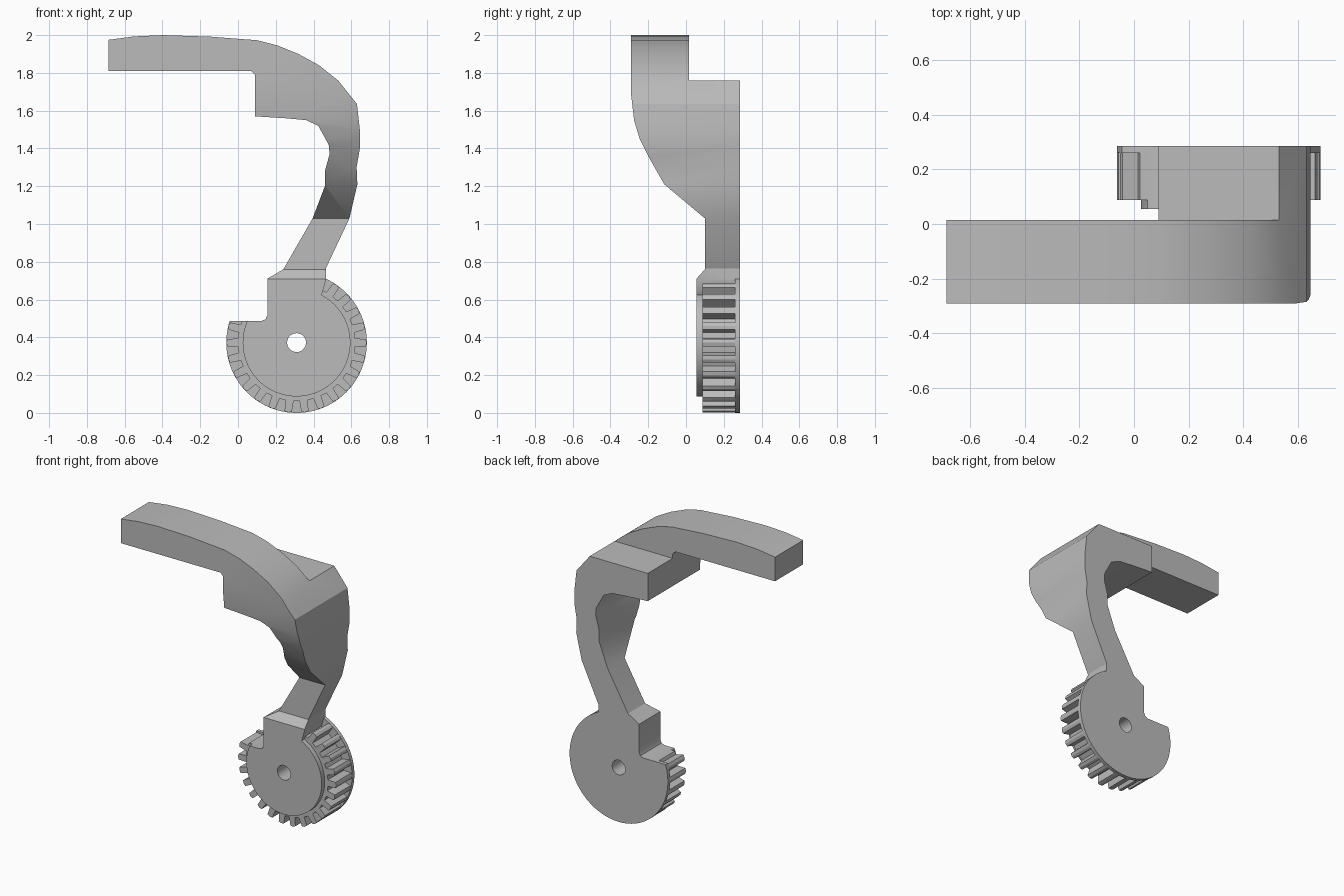
import bpy
import bmesh
from math import sin, cos, pi, radians

cube = bpy.data.objects.get("Cube")
if cube:
    bpy.data.objects.remove(cube, do_unlink=True)

grey = bpy.data.materials.new("plain grey")
grey.use_nodes = True
COLOUR = (0.5, 0.5, 0.5, 1)
grey.diffuse_color = COLOUR
grey.node_tree.nodes["Principled BSDF"].inputs["Base Color"].default_value = COLOUR

GEAR_X, GEAR_Z = 0.31, 0.372
RADIUS, ROOT, TEETH = 0.372, 0.31, 26


def prism(name, outline, start, end, axis="y"):
    """Extrude a closed outline along y (points are x, z) or x (points are y, z)."""
    bm = bmesh.new()
    if axis == "y":
        verts = [bm.verts.new((a, start, b)) for a, b in outline]
        shift = (0, end - start, 0)
    else:
        verts = [bm.verts.new((start, a, b)) for a, b in outline]
        shift = (end - start, 0, 0)
    face = bm.faces.new(verts)
    moved = bmesh.ops.extrude_face_region(bm, geom=[face])["geom"]
    bmesh.ops.translate(bm, vec=shift, verts=[v for v in moved if isinstance(v, bmesh.types.BMVert)])
    bmesh.ops.recalc_face_normals(bm, faces=bm.faces)
    mesh = bpy.data.meshes.new(name)
    bm.to_mesh(mesh)
    bm.free()
    mesh.materials.append(grey)
    obj = bpy.data.objects.new(name, mesh)
    bpy.context.collection.objects.link(obj)
    return obj


def combine(target, tool, operation):
    """Apply a boolean and discard the tool object."""
    mod = target.modifiers.new(operation, "BOOLEAN")
    mod.operation, mod.solver, mod.object = operation, "EXACT", tool
    bpy.context.view_layer.objects.active = target
    bpy.ops.object.modifier_apply(modifier=mod.name)
    bpy.data.objects.remove(tool, do_unlink=True)


def polar(radius, angle):
    return GEAR_X + radius * cos(angle), GEAR_Z + radius * sin(angle)


def disc(name, radius, start, end, sides=96):
    ring = [polar(radius, 2 * pi * i / sides) for i in range(sides)]
    return prism(name, ring, start, end)


# Arm: front outline trimmed by the side outline
front = [(-0.685, 1.975), (-0.55, 1.993), (-0.4, 2.0), (-0.15, 1.992), (0.1, 1.973),
         (0.21, 1.945), (0.32, 1.9), (0.43, 1.84), (0.53, 1.76), (0.63, 1.635),
         (0.645, 1.5), (0.645, 1.4), (0.628, 1.3), (0.632, 1.21), (0.59, 1.03),
         (0.465, 0.765), (0.465, 0.7), (0.445, 0.63), (0.31, 0.45), (0.155, 0.45),
         (0.155, 0.71), (0.24, 0.76), (0.395, 1.03), (0.46, 1.2), (0.46, 1.28),
         (0.485, 1.37), (0.48, 1.42), (0.425, 1.52), (0.36, 1.55), (0.25, 1.56),
         (0.09, 1.57), (0.09, 1.79), (0.07, 1.81), (-0.685, 1.81)]
side = [(-0.29, 2.1), (0.015, 2.1), (0.015, 1.76), (0.285, 1.76), (0.285, 0.3),
        (0.055, 0.3), (0.055, 0.71), (0.1, 0.76), (0.1, 1.03), (-0.115, 1.21),
        (-0.2, 1.36), (-0.245, 1.45), (-0.275, 1.55), (-0.29, 1.68)]
model = prism("geared_lever_arm", front, -0.4, 0.4)
combine(model, prism("side_trim", side, -1, 1, axis="x"), "INTERSECT")

# Gear: toothed ring, thin back flange and front hub
teeth = []
for i in range(TEETH):
    middle = 2 * pi * i / TEETH
    for radius, offset in ((ROOT, -4), (RADIUS - 0.005, -3), (RADIUS, 0),
                           (RADIUS - 0.005, 3), (ROOT, 4)):
        teeth.append(polar(radius, middle + radians(offset)))
gear = prism("gear", teeth, 0.088, 0.27)
combine(gear, disc("back_flange", RADIUS, 0.26, 0.285), "UNION")
combine(gear, disc("front_hub", 0.285, 0.055, 0.1), "UNION")

# Notch beside the arm, with a rounded inner corner
notch = [(-0.3, 0.487), (0.125, 0.487), (0.146, 0.496), (0.155, 0.517), (0.155, 0.9), (-0.3, 0.9)]
combine(gear, prism("notch", notch, -0.1, 0.5), "DIFFERENCE")
combine(model, gear, "UNION")
combine(model, disc("axle_hole", 0.05, -0.2, 0.5, sides=32), "DIFFERENCE")

bpy.ops.object.select_all(action="DESELECT")
model.select_set(True)
bpy.context.view_layer.objects.active = model
bpy.ops.object.shade_smooth_by_angle(angle=radians(25))
